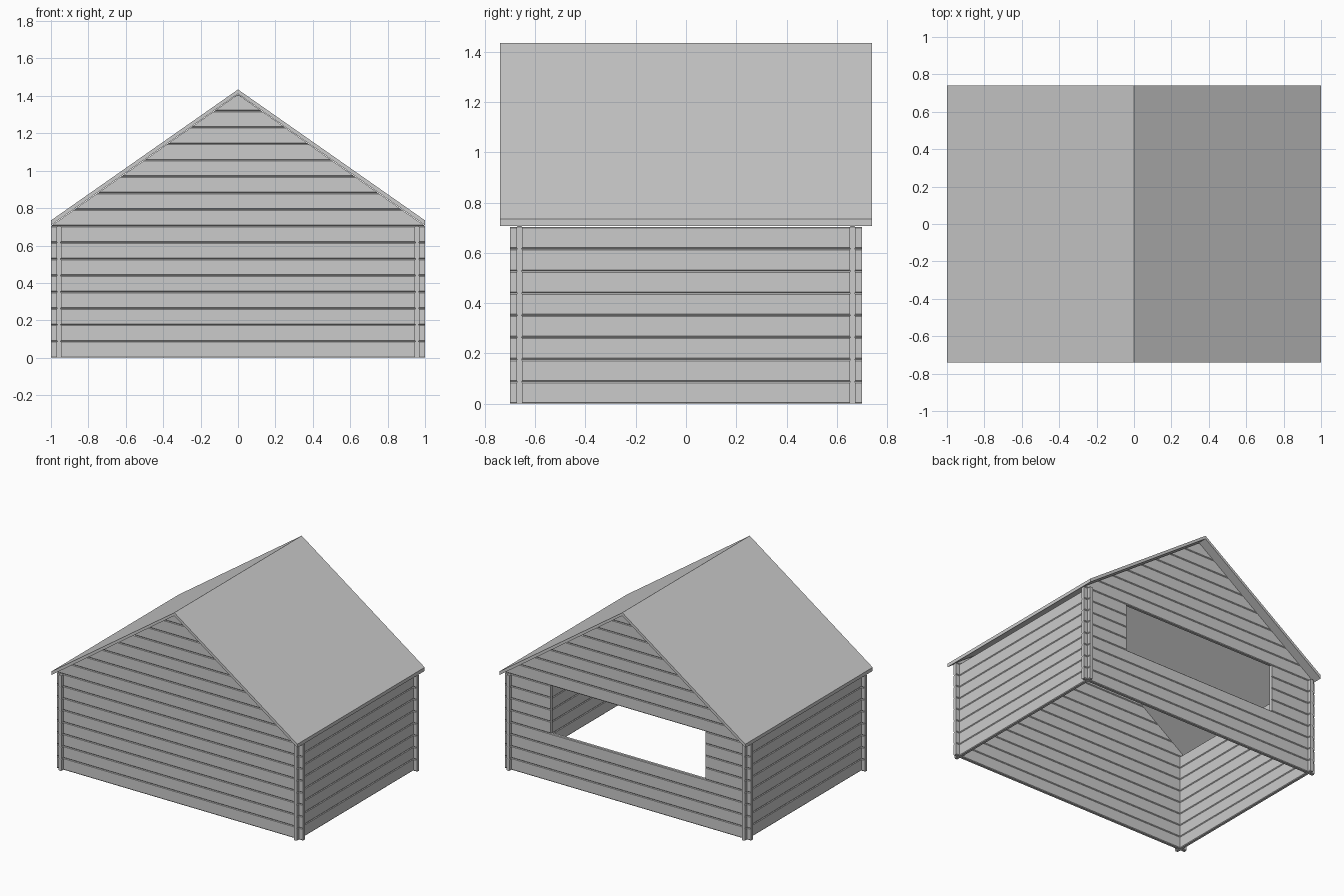
import bpy, bmesh
from mathutils import Vector

if "Cube" in bpy.data.objects:
    bpy.data.objects.remove(bpy.data.objects["Cube"])

ROW = 0.088            # board height
T = 0.0125             # half board thickness
CH, CD = 0.005, 0.004  # groove chamfer height and depth
APEX, SLOPE = 1.408, 0.704


def gable_half(z):
    # half width of the gable wall at height z
    return max(0.001, min(1.0, (APEX - z) / SLOPE))


def make_object(name, bm):
    bmesh.ops.recalc_face_normals(bm, faces=bm.faces)
    me = bpy.data.meshes.new(name)
    bm.to_mesh(me)
    bm.free()
    ob = bpy.data.objects.new(name, me)
    bpy.context.collection.objects.link(ob)
    return ob


def loft(bm, a, b):
    # closed prism between two matching outlines
    va = [bm.verts.new(p) for p in a]
    vb = [bm.verts.new(p) for p in b]
    n = len(va)
    bm.faces.new(va)
    bm.faces.new(vb[::-1])
    for i in range(n):
        j = (i + 1) % n
        bm.faces.new((va[i], vb[i], vb[j], va[j]))


def board(bm, row, start, end, place):
    # chamfered board; start and end give its ends as a function of height
    z0, z1 = row * ROW, (row + 1) * ROW
    i = T - CD
    prof = [(-i, z0), (i, z0), (T, z0 + CH), (T, z1 - CH),
            (i, z1), (-i, z1), (-T, z1 - CH), (-T, z0 + CH)]
    loft(bm, [place(start(z), d, z) for d, z in prof],
         [place(end(z), d, z) for d, z in prof])


def gable_wall(name, y, window=False):
    bm = bmesh.new()
    place = lambda s, d, z: Vector((s, y + d, z))
    for row in range(16):
        if window and 4 <= row < 8:
            board(bm, row, lambda z: -1.0, lambda z: -0.63, place)
            board(bm, row, lambda z: 0.63, lambda z: 1.0, place)
        else:
            board(bm, row, lambda z: -gable_half(z), gable_half, place)
    return make_object(name, bm)


def side_wall(name, x):
    bm = bmesh.new()
    place = lambda s, d, z: Vector((x + d, s, z))
    for row in range(8):
        board(bm, row, lambda z: -0.70, lambda z: 0.70, place)
    return make_object(name, bm)


def roof_panel(name, side):
    prof = [(0, 1.411), (side, 0.708), (side, 0.734), (0, 1.434)]
    bm = bmesh.new()
    loft(bm, [(x, -0.74, z) for x, z in prof], [(x, 0.74, z) for x, z in prof])
    return make_object(name, bm)


# Walls with crossing corner ends; the back wall has a wide opening
gable_wall("front_wall", -0.6625)
gable_wall("back_wall", 0.6625, window=True)
side_wall("left_wall", -0.9575)
side_wall("right_wall", 0.9575)

# Pitched roof
roof_panel("left_roof_panel", -1)
roof_panel("right_roof_panel", 1)
